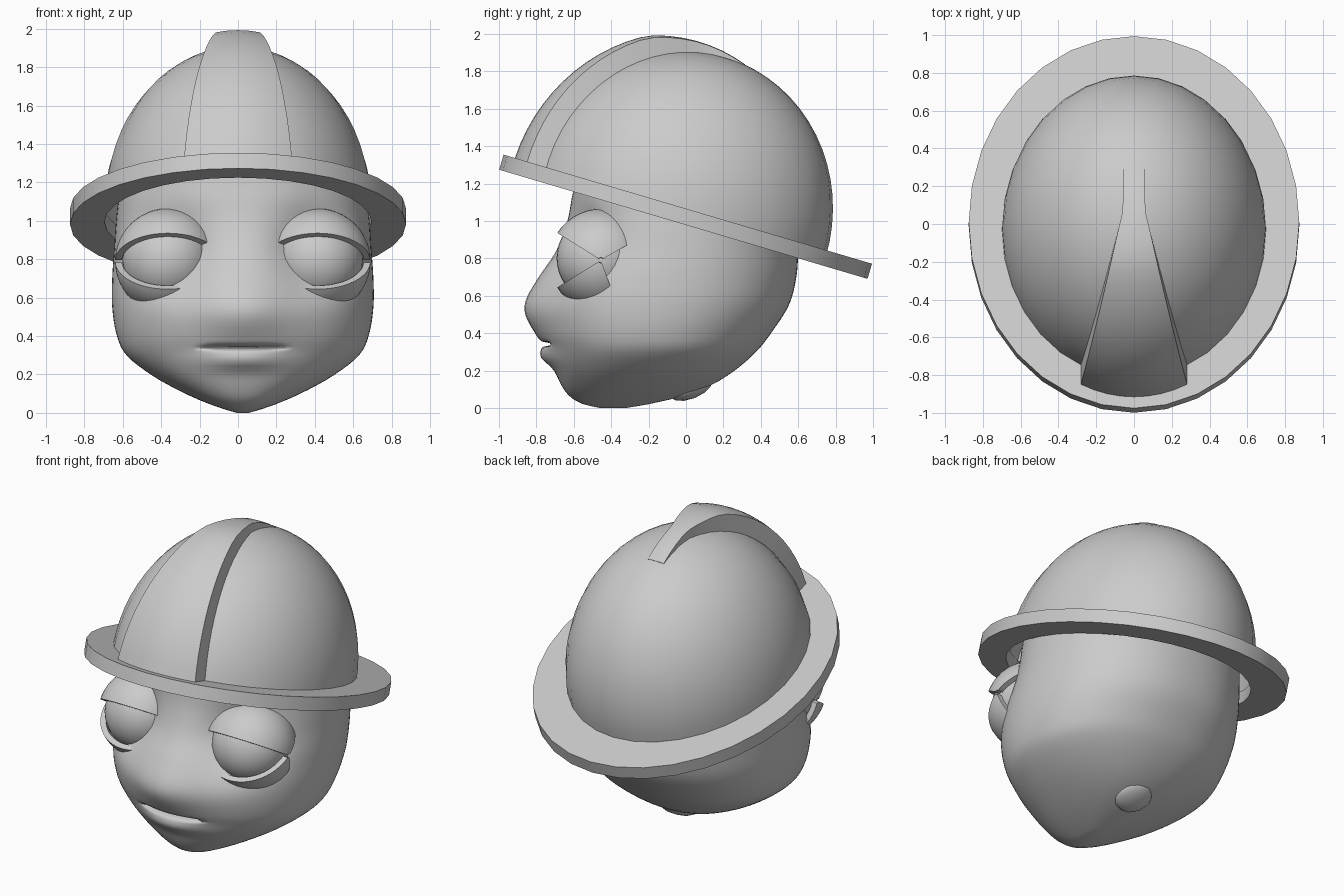
import bpy, bmesh
from math import sin, cos, pi, radians, exp, sqrt, copysign

if "Cube" in bpy.data.objects:
    bpy.data.objects.remove(bpy.data.objects["Cube"])

HEAD_X = 0.025
TILT = radians(16.5)
DOME = (0.70, 0.82, 0.87)      # helmet radii: side, front-back, height


def loft(name, rings, closed=False, caps=True, angle=35):
    """Skin a list of equal-length point loops."""
    bm = bmesh.new()
    vs = [[bm.verts.new(p) for p in r] for r in rings]
    n, m = len(vs), len(vs[0])
    for i in range(n if closed else n - 1):
        a, b = vs[i], vs[(i + 1) % n]
        for j in range(m):
            k = (j + 1) % m
            bm.faces.new((a[j], a[k], b[k], b[j]))
    if caps and not closed:
        bm.faces.new(vs[0][::-1])
        bm.faces.new(vs[-1])
    bmesh.ops.recalc_face_normals(bm, faces=bm.faces)
    me = bpy.data.meshes.new(name)
    bm.to_mesh(me)
    bm.free()
    ob = bpy.data.objects.new(name, me)
    bpy.context.collection.objects.link(ob)
    return finish(ob, angle)


def finish(ob, angle=35):
    bpy.ops.object.select_all(action='DESELECT')
    ob.select_set(True)
    bpy.context.view_layer.objects.active = ob
    bpy.ops.object.shade_smooth_by_angle(angle=radians(angle))
    return ob


def tilted(x, u, v):
    """Helmet coordinates to world."""
    return (x, u * cos(TILT) + v * sin(TILT), 1.03 - u * sin(TILT) + v * cos(TILT))


# Head: height, front y, back y, half width
LEVELS = [(0, -.46, -.32, .03), (.02, -.55, -.2, .10), (.06, -.62, -.03, .21),
          (.12, -.665, .13, .34), (.2, -.70, .26, .48), (.3, -.73, .375, .605),
          (.4, -.77, .455, .655), (.55, -.80, .55, .68), (.7, -.77, .59, .68),
          (.85, -.69, .60, .67), (1.0, -.635, .60, .66), (1.15, -.605, .58, .64),
          (1.35, -.55, .5, .57), (1.55, -.35, .35, .4), (1.66, -.15, .15, .15)]


def level(z):
    i = max(k for k in range(len(LEVELS) - 1) if LEVELS[k][0] <= z)
    a, b = LEVELS[i], LEVELS[i + 1]
    p, q = LEVELS[max(i - 1, 0)], LEVELS[min(i + 2, len(LEVELS) - 1)]
    h = b[0] - a[0]
    t = (z - a[0]) / h
    out = []
    for c in (1, 2, 3):
        ma = (b[c] - p[c]) / (b[0] - p[0]) * h
        mb = (q[c] - a[c]) / (q[0] - a[0]) * h
        out.append((2*t**3 - 3*t*t + 1) * a[c] + (t**3 - 2*t*t + t) * ma
                   + (3*t*t - 2*t**3) * b[c] + (t**3 - t*t) * mb)
    return out


def g(d, s):
    return exp(-(d / s) ** 2)


def power(c):
    return copysign(abs(c) ** 0.92, c)


heights = sorted([0, .01] + [.02 + .025 * i for i in range(66)]
                 + [.31, .326, .332, .338, .344, .350, .356, .38])
rings = []
for z in heights:
    f, b, w = level(z)
    ring = []
    for j in range(96):
        a = 2 * pi * j / 96
        x = w * power(cos(a))
        y = (f + b) / 2 + (b - f) / 2 * power(sin(a))
        if sin(a) < 0:
            y -= .065 * g(x, .22) * g(z - .52, .16)              # nose
            y -= .05 * g(x, .2) * g(z - .275, .05)               # lower lip
            y += .11 * g(abs(x) - .34, .17) * g(z - .84, .2)     # eye sockets
            y += .07 * g(z - .341, .01) * exp(-(x / .19) ** 8)   # mouth slit
        ring.append((x + HEAD_X, y, z))
    rings.append(ring)
loft("head", rings, angle=60)

# Neck stub
bpy.ops.mesh.primitive_ico_sphere_add(subdivisions=2, radius=1, location=(.03, .03, .10))
neck = bpy.context.object
neck.name = "neck_stub"
neck.scale = (.12, .12, .05)
neck.rotation_euler = (radians(22), 0, 0)
finish(neck)


# Eyes: a ball with two wedge-shaped lids
def eyelid(name, cx, a0, a1, r_out=.275, r_in=.24):
    rings = []
    for i in range(25):
        p = radians(3 + 174 * i / 24)
        arc = [radians(a0 + (a1 - a0) * k / 14) for k in range(15)]
        pts = [(r_out, a) for a in arc] + [(r_in, a) for a in reversed(arc)]
        rings.append([(cx + r * cos(p), -.455 - r * sin(p) * cos(a),
                       .79 + r * sin(p) * sin(a)) for r, a in pts])
    loft(name, rings)


for side, s in (("left", 1), ("right", -1)):
    cx = HEAD_X + s * .39
    bpy.ops.mesh.primitive_uv_sphere_add(segments=32, ring_count=20, radius=.237,
                                         location=(cx, -.455, .80))
    bpy.context.object.name = side + "_eyeball"
    finish(bpy.context.object)
    eyelid(side + "_upper_eyelid", cx, 32, 150)
    eyelid(side + "_lower_eyelid", cx, -32, -110)

# Helmet dome
rings = []
for i in range(17):
    e = radians(89 * i / 16)
    rings.append([tilted(DOME[0] * cos(e) * cos(2*pi*j/32),
                         -.04 + DOME[1] * cos(e) * sin(2*pi*j/32),
                         DOME[2] * sin(e)) for j in range(32)])
dome = loft("helmet_dome", rings, caps=False)

# Helmet brim
rings = []
for j in range(32):
    c, s = cos(2 * pi * j / 32), sin(2 * pi * j / 32)
    rings.append([tilted(.875 * c, 1.027 * s, -.05), tilted(.875 * c, 1.027 * s, .034),
                  tilted(.695 * c, -.04 + .815 * s, .034),
                  tilted(.695 * c, -.04 + .815 * s, -.05)])
loft("helmet_brim", rings, closed=True)

# Helmet crest: flared strip tapering into the crown
rings = []
for i in range(21):
    t = radians(2 + 96 * i / 20)
    off = .105 * min(1, (98.5 - t * 180 / pi) / 36)
    y = tilted(0, -.04 - DOME[1] * cos(t), DOME[2] * sin(t))[1]
    w = .058 + .235 * max(0, (.07 - y) / .93)
    ring = []
    for d, flip in ((off, 1), (-.03, -1)):
        for k in range(9):
            x = flip * w * (k - 4) / 4
            q = sqrt(1 - (x / DOME[0]) ** 2)
            ring.append(tilted(x, -.04 - (DOME[1] * q + d) * cos(t),
                               (DOME[2] * q + d) * sin(t)))
    rings.append(ring)
loft("helmet_crest", rings)
